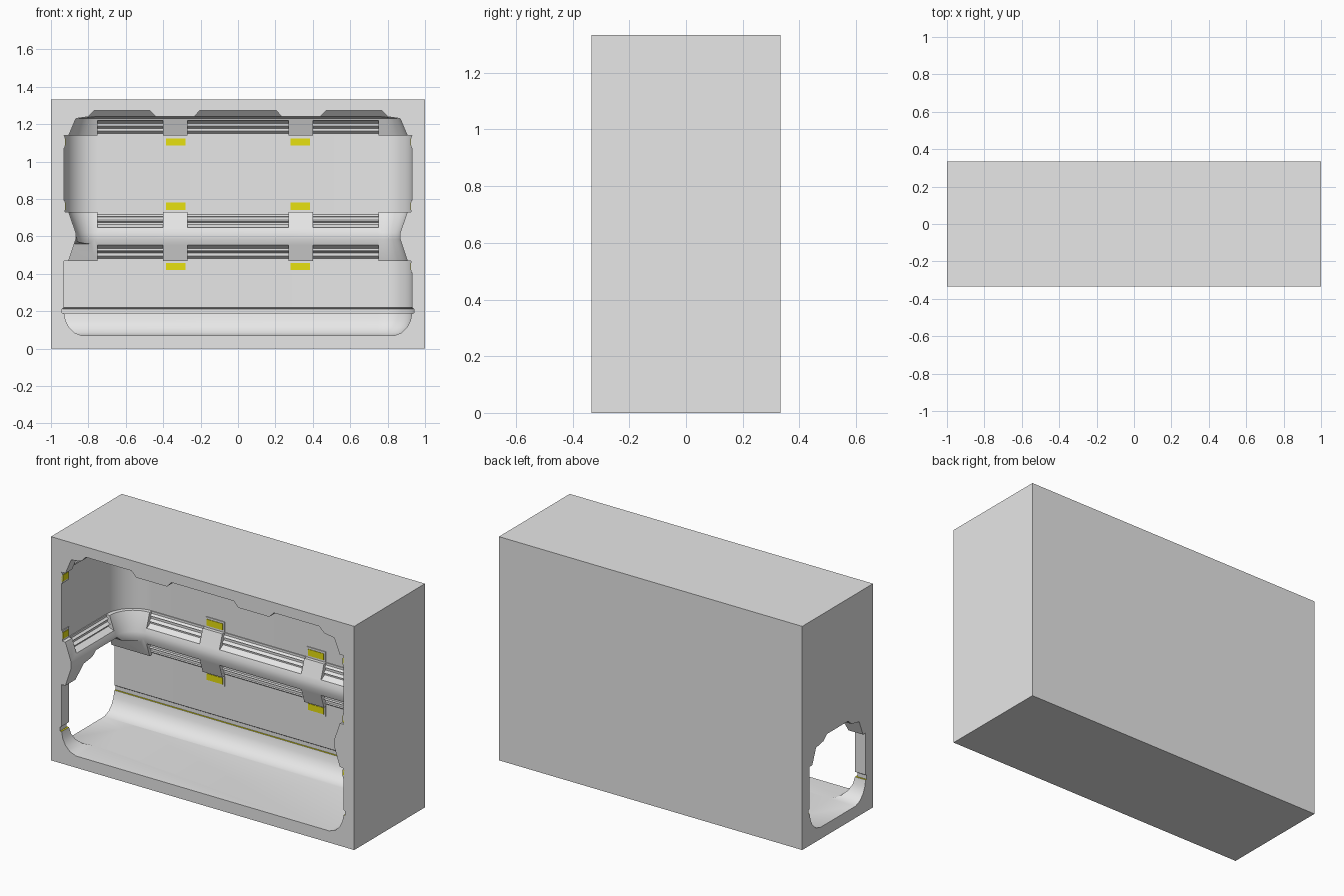
import bpy, bmesh, math
from mathutils import Vector

if "Cube" in bpy.data.objects:
    bpy.data.objects.remove(bpy.data.objects["Cube"])

def material(name, col):
    m = bpy.data.materials.new(name)
    m.diffuse_color = (*col, 1)
    m.use_nodes = True
    m.node_tree.nodes["Principled BSDF"].inputs["Base Color"].default_value = m.diffuse_color
    return m

GREY = material("light_grey", (0.8, 0.8, 0.8))
YELLOW = material("yellow", (0.8, 0.75, 0.005))
HY = 1 / 3          # half depth
CELL = 2 / 3        # repeating module size

def finish(name, bm, mat=None):
    bmesh.ops.recalc_face_normals(bm, faces=bm.faces)
    me = bpy.data.meshes.new(name)
    bm.to_mesh(me)
    bm.free()
    ob = bpy.data.objects.new(name, me)
    bpy.context.collection.objects.link(ob)
    if mat:
        me.materials.append(mat)
    return ob

def loft(name, rings, mat=None):
    """Closed solid through rings of equal point count."""
    bm = bmesh.new()
    loops = [[bm.verts.new(p) for p in r] for r in rings]
    n = len(loops[0])
    for a, b in zip(loops, loops[1:]):
        for i in range(n):
            j = (i + 1) % n
            bm.faces.new((a[i], a[j], b[j], b[i]))
    bm.faces.new(loops[0])
    bm.faces.new(loops[-1])
    return finish(name, bm, mat)

def on_wall(wall, t, d, z):
    """Point at t along a wall, d inward from the outer skin, height z."""
    if wall == "back":
        return (t, HY - d, z)
    return ((1 - d) if wall == "right" else (-1 + d), t, z)

def wall_prism(name, wall, section, t0, t1, mat=None):
    return loft(name, [[on_wall(wall, t, d, z) for d, z in section] for t in (t0, t1)], mat)

def rect(x0, x1, y0, y1, z):
    return [(x0, y0, z), (x1, y0, z), (x1, y1, z), (x0, y1, z)]

# Wall section as (inset from outer skin, height)
low = [(.165, .07), (.125, .085), (.095, .115), (.078, .15), (.07, .19),
       (.06, .19), (.06, .213), (.07, .22)]
full = low + [(.07, .47), (.095, .47), (.133, .585), (.133, .62), (.095, .73), (.07, .73),
              (.07, 1.14), (.095, 1.14), (.133, 1.23), (.2, 1.24)]

def room_ring(d, z, seg=10):
    r = .25 - d
    pts = [(-1 + d, -.6, z)]
    for cx, a0 in ((-.75, math.pi), (.75, math.pi / 2)):
        for i in range(seg + 1):
            a = a0 - i / seg * math.pi / 2
            pts.append((cx + r * math.cos(a), HY - .25 + r * math.sin(a), z))
    return pts + [(1 - d, -.6, z)]

# Two storey room and the side passage
cutters = [loft("room_cutter", [room_ring(d, z) for d, z in full])]
half = low + [(.07, .47), (.095, .47), (.13, .56), (.2, .573), (.235, .603)]
sec = [(HY - d, z) for d, z in half] + [(d - HY, z) for d, z in reversed(half)]
cutters.append(loft("passage_cutter", [[(x, y, z) for y, z in sec] for x in (-1.2, -.72)]))

# Ceiling panels
for x0, x1 in ((-.80, -.44), (-.235, .235), (.44, .80)):
    cutters.append(loft("ceiling_cutter", [rect(x0 - .02, x1 + .02, -.6, .15, 1.22),
                                           rect(x0 + .03, x1 - .03, -.6, .10, 1.272)]))

# Grooved rail recesses along the beams
rail = [(.3, 1.125), (.075, 1.125), (.075, 1.15), (.088, 1.16), (.08, 1.163), (.08, 1.178),
        (.1, 1.188), (.088, 1.191), (.088, 1.203), (.118, 1.22), (.3, 1.22)]
bands = {"top": lambda z: z, "low": lambda z: z - CELL, "mid": lambda z: 1.2 + CELL - z}
for band, fz in bands.items():
    s = [(d, fz(z)) for d, z in rail]
    spans = [("back", -.75, -.40), ("back", -.27, .27), ("back", .40, .75), ("right", -.27, .083)]
    if band != "low":
        spans.append(("left", -.27, .083))
    for wall, t0, t1 in spans:
        cutters.append(wall_prism("rail_cutter", wall, s, t0, t1))

# Outer block with everything cut away
shell = loft("room_shell", [rect(-1, 1, -HY, HY, 0), rect(-1, 1, -HY, HY, 4 / 3)])
for c in cutters:
    c.hide_render = True
    m = shell.modifiers.new("cut", 'BOOLEAN')
    m.operation, m.solver, m.object = 'DIFFERENCE', 'EXACT', c
deps = bpy.context.evaluated_depsgraph_get()
mesh = bpy.data.meshes.new_from_object(shell.evaluated_get(deps))
shell.modifiers.clear()
shell.data = mesh
for c in cutters:
    bpy.data.objects.remove(c, do_unlink=True)
mesh.materials.clear()
mesh.materials.append(GREY)
mesh.materials.append(YELLOW)
# Yellow strip on the sill of the skirting groove
for p in mesh.polygons:
    p.material_index = int(p.normal.z > .9 and abs(p.center.z - .19) < .005)
bpy.context.view_layer.objects.active = shell
shell.select_set(True)
bpy.ops.object.shade_smooth_by_angle(angle=math.radians(28))
shell.select_set(False)

# Marker tabs with a grey frame and a yellow face
def tab(wall, t0, t1, z):
    for name, trim, d, h, mat in (("tab_frame", 0, .075, .031, GREY),
                                  ("tab_light", .01, .078, .019, YELLOW)):
        section = [(.065, z - h), (d, z - h), (d, z + h), (.065, z + h)]
        a = t0 if t0 <= -HY + .001 and wall != "back" else t0 + trim
        wall_prism(name, wall, section, a, t1 - trim, mat)

for fz in bands.values():
    z = fz(1.105)
    for c in (-HY, HY):
        tab("back", c - .062, c + .062, z)
    tab("right", -HY, -HY + .062, z)
    if z > .6:
        tab("left", -HY, -HY + .062, z)
